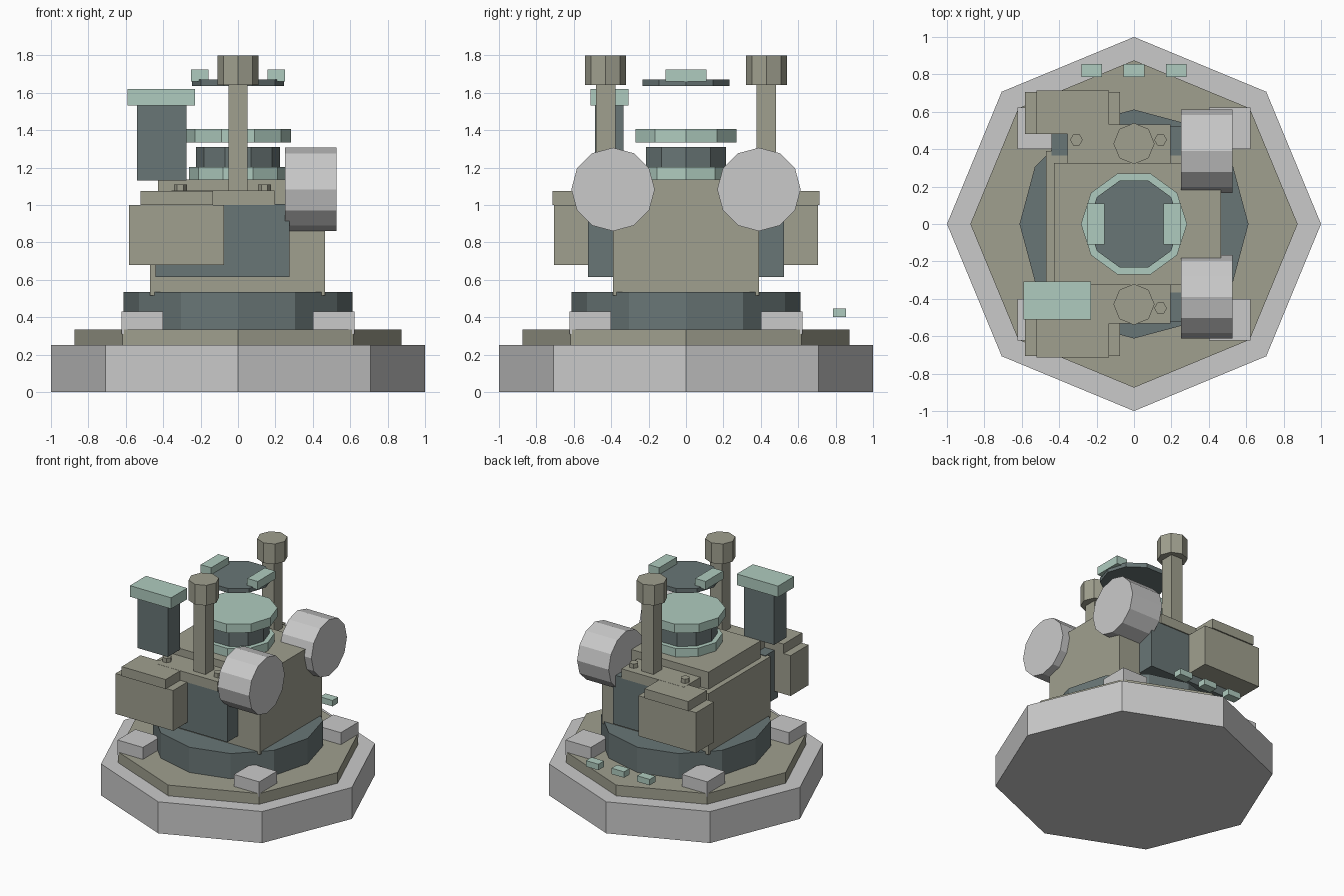
import bpy, bmesh, math
from mathutils import Matrix

if "Cube" in bpy.data.objects:
    bpy.data.objects.remove(bpy.data.objects["Cube"])


def material(name, rgb):
    m = bpy.data.materials.new(name)
    m.diffuse_color = (*rgb, 1)
    m.use_nodes = True
    m.node_tree.nodes["Principled BSDF"].inputs["Base Color"].default_value = m.diffuse_color
    return m


GREY = material("light grey", (0.59, 0.59, 0.59))
OLIVE = material("olive grey", (0.35, 0.35, 0.275))
SLATE = material("dark slate", (0.14, 0.18, 0.18))
MINT = material("pale green", (0.43, 0.60, 0.52))


def finish(bm, name, mat):
    mesh = bpy.data.meshes.new(name)
    bm.to_mesh(mesh)
    bm.free()
    mesh.materials.append(mat)
    ob = bpy.data.objects.new(name, mesh)
    bpy.context.collection.objects.link(ob)
    return ob


def box(name, mat, x, y, z):
    """Box from (min, max) ranges."""
    bm = bmesh.new()
    bmesh.ops.create_cube(bm, size=1)
    for v in bm.verts:
        v.co = [r[0] if c < 0 else r[1] for c, r in zip(v.co, (x, y, z))]
    return finish(bm, name, mat)


def prism(name, mat, sides, radius, z, centre=(0, 0)):
    """Upright prism with a corner pointing along +x."""
    bm = bmesh.new()
    ring = [bm.verts.new((centre[0] + radius * math.cos(math.tau * i / sides),
                          centre[1] + radius * math.sin(math.tau * i / sides), z[0]))
            for i in range(sides)]
    face = bm.faces.new(ring)
    top = bmesh.ops.extrude_face_region(bm, geom=[face])["geom"]
    bmesh.ops.translate(bm, vec=(0, 0, z[1] - z[0]),
                        verts=[g for g in top if isinstance(g, bmesh.types.BMVert)])
    bmesh.ops.recalc_face_normals(bm, faces=bm.faces)
    return finish(bm, name, mat)


def span(s, a, b):
    """Range a..b placed on side s (+1 or -1)."""
    return (a, b) if s > 0 else (-b, -a)


# Stepped base and turntable
prism("base", GREY, 8, 1.0, (0, 0.25))
prism("base_step", OLIVE, 8, 0.875, (0.25, 0.335))
prism("turntable", SLATE, 12, 0.612, (0.335, 0.535))
for sx in (-1, 1):
    for sy in (-1, 1):
        box("corner_block", GREY, span(sx, 0.4, 0.622), span(sy, 0.4, 0.622), (0.31, 0.43))
for x in (-0.225, 0, 0.225):
    box("rear_light", MINT, (x - 0.055, x + 0.055), (0.785, 0.855), (0.4, 0.447))

# Main body
box("body", OLIVE, (-0.47, 0.465), (-0.39, 0.39), (0.515, 1.0))
box("body_top", OLIVE, (-0.427, 0.465), (-0.327, 0.327), (0.98, 1.135))

# Parts repeated on the front and back
for s in (-1, 1):
    box("side_panel", SLATE, (-0.44, 0.275), span(s, 0.367, 0.525), (0.615, 1.005))
    box("side_box", OLIVE, (-0.582, -0.075), span(s, 0.48, 0.705), (0.68, 1.0))
    box("side_box_lid", OLIVE, (-0.52, -0.135), span(s, 0.48, 0.715), (1.0, 1.075))
    box("shoulder_plate", OLIVE, (-0.355, 0.195), span(s, 0.327, 0.533), (1.0, 1.076))
    for x in (-0.308, 0.142):
        prism("bolt", OLIVE, 6, 0.034, (1.07, 1.11), (x, s * 0.45))
    box("post", OLIVE, (-0.052, 0.052), span(s, 0.378, 0.482), (1.07, 1.65))
    prism("post_cap", OLIVE, 8, 0.11, (1.64, 1.8), (0, s * 0.43))
    drum = prism("side_drum", GREY, 12, 0.223, (0.25, 0.527))
    drum.data.transform(Matrix.Translation((0, s * 0.39, 1.083)) @ Matrix.Rotation(math.pi / 2, 4, 'Y'))

# Stacked turret discs
prism("turret_ring", MINT, 10, 0.262, (1.13, 1.202))
prism("turret_neck", SLATE, 10, 0.225, (1.2, 1.31))
prism("turret_disc", MINT, 10, 0.284, (1.335, 1.405))
prism("turret_cap", SLATE, 10, 0.245, (1.635, 1.67))
for s in (-1, 1):
    box("turret_cap_light", MINT, span(s, 0.158, 0.25), (-0.11, 0.11), (1.66, 1.725))

# Chimney at the front left corner
box("chimney", SLATE, (-0.54, -0.275), (-0.487, -0.333), (1.13, 1.54))
box("chimney_cap", MINT, (-0.592, -0.23), (-0.51, -0.308), (1.532, 1.62))
